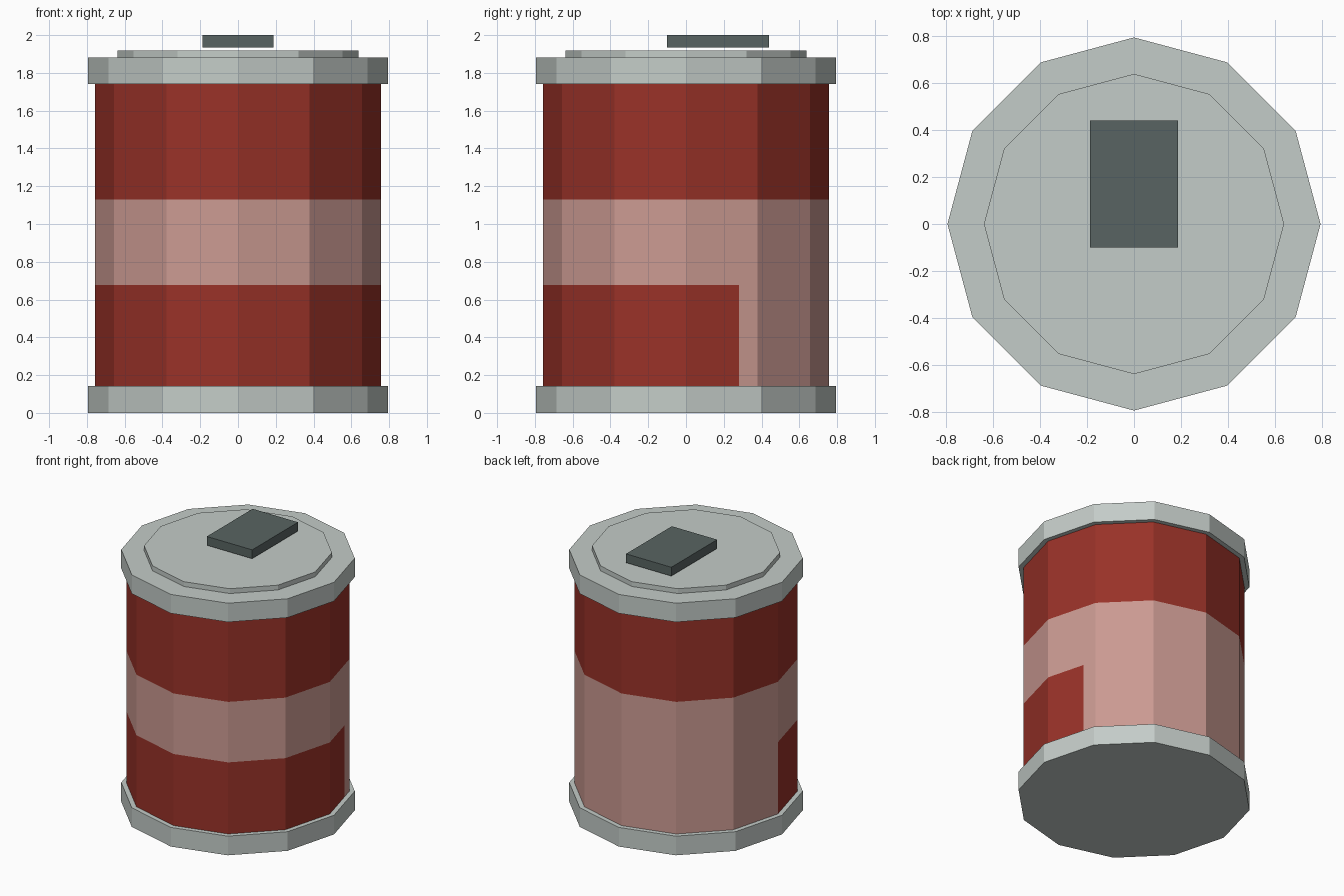
import bpy, bmesh
from mathutils import Vector

if "Cube" in bpy.data.objects:
    bpy.data.objects.remove(bpy.data.objects["Cube"])

SIDES = 12


def linear(c):
    c /= 255
    return c / 12.92 if c <= 0.04045 else ((c + 0.055) / 1.055) ** 2.4


def material(name, r, g, b):
    m = bpy.data.materials.new(name)
    m.diffuse_color = (linear(r), linear(g), linear(b), 1)
    m.use_nodes = True
    m.node_tree.nodes["Principled BSDF"].inputs["Base Color"].default_value = m.diffuse_color
    return m


RED = material("red paint", 153, 50, 40)
PINK = material("pale pink label", 203, 154, 146)
STEEL = material("light grey metal", 196, 204, 200)
DARK = material("dark grey metal", 88, 100, 98)


def finish(bm, name, *mats):
    me = bpy.data.meshes.new(name)
    bm.to_mesh(me)
    bm.free()
    for m in mats:
        me.materials.append(m)
    ob = bpy.data.objects.new(name, me)
    bpy.context.collection.objects.link(ob)
    return ob


def drum(radius, z0, z1, caps=True):
    bm = bmesh.new()
    bmesh.ops.create_cone(bm, cap_ends=caps, segments=SIDES, radius1=radius,
                          radius2=radius, depth=z1 - z0)
    bmesh.ops.translate(bm, verts=bm.verts, vec=(0, 0, (z0 + z1) / 2))
    return bm


def cut(bm, co, no, rule=lambda c: True):
    faces = [f for f in bm.faces if rule(f.calc_center_median())]
    edges = {e for f in faces for e in f.edges}
    verts = {v for f in faces for v in f.verts}
    bmesh.ops.bisect_plane(bm, geom=list(verts) + list(edges) + faces,
                           plane_co=co, plane_no=no, dist=1e-5)


# Metal rims and raised lid
finish(drum(0.793, 0, 0.143), "bottom_rim", STEEL)
finish(drum(0.793, 1.741, 1.882), "top_rim", STEEL)
finish(drum(0.638, 1.882, 1.918), "lid", STEEL)

# Painted body: a pale band all round, and a pale label below it at the back
BAND_LOW, BAND_HIGH, LABEL_Y = 0.677, 1.129, 0.28
body = drum(0.758, 0.143, 1.741, caps=False)
for z in (BAND_LOW, BAND_HIGH):
    cut(body, Vector((0, 0, z)), Vector((0, 0, 1)))
cut(body, Vector((0, LABEL_Y, 0)), Vector((0, 1, 0)),
    lambda c: c.x > 0 and c.z < BAND_LOW)
for f in body.faces:
    c = f.calc_center_median()
    back = c.y > (LABEL_Y if c.x > 0 else 0)
    f.material_index = int(c.z < BAND_HIGH and (c.z > BAND_LOW or back))
finish(body, "body", RED, PINK)

# Pull tab hovering just above the lid
tab = bmesh.new()
bmesh.ops.create_cube(tab, size=1)
bmesh.ops.scale(tab, verts=tab.verts, vec=(0.374, 0.54, 0.066))
bmesh.ops.translate(tab, verts=tab.verts, vec=(0, 0.17, 1.967))
finish(tab, "pull_tab", DARK)
